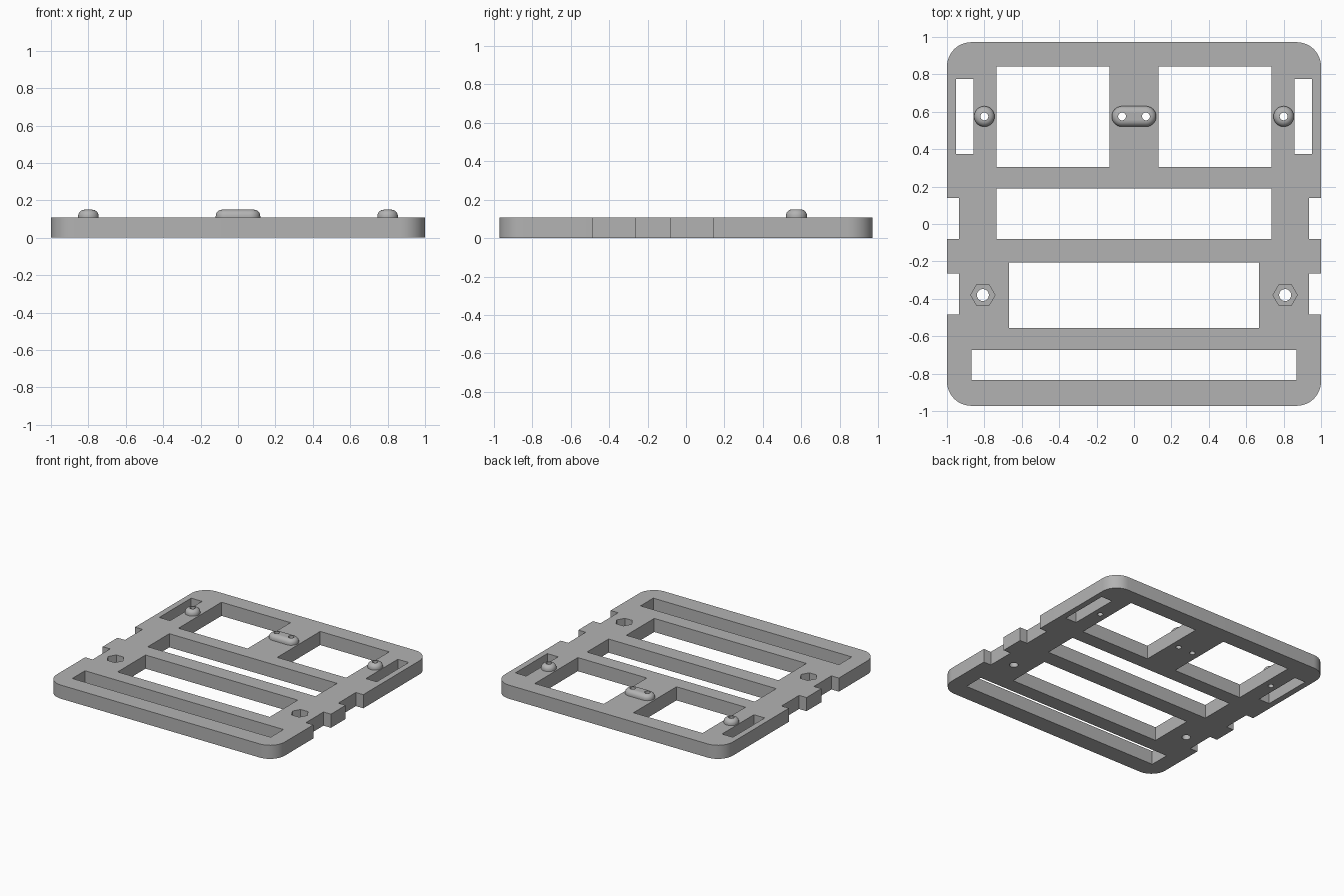
import bpy, bmesh, math

if "Cube" in bpy.data.objects:
    bpy.data.objects.remove(bpy.data.objects["Cube"])

THICK = 0.108
TOP = 0.15

grey = bpy.data.materials.new("plain grey")
grey.use_nodes = True
grey.diffuse_color = (0.45, 0.45, 0.45, 1)
grey.node_tree.nodes["Principled BSDF"].inputs["Base Color"].default_value = (0.45, 0.45, 0.45, 1)


def make_object(name, bm):
    bmesh.ops.remove_doubles(bm, verts=bm.verts, dist=1e-5)
    bmesh.ops.recalc_face_normals(bm, faces=bm.faces)
    mesh = bpy.data.meshes.new(name)
    bm.to_mesh(mesh)
    bm.free()
    mesh.materials.append(grey)
    obj = bpy.data.objects.new(name, mesh)
    bpy.context.collection.objects.link(obj)
    return obj


def circle(x, y, r, n):
    return [(x + r * math.cos(2 * math.pi * i / n),
             y + r * math.sin(2 * math.pi * i / n)) for i in range(n)]


def box(x0, x1, y0, y1):
    return [(x0, y0), (x1, y0), (x1, y1), (x0, y1)]


def rounded(cx, cy, half_x, half_y, r, steps):
    """Rounded rectangle outline; half sizes reach the corner centres."""
    points = []
    for k, (sx, sy) in enumerate([(1, 1), (-1, 1), (-1, -1), (1, -1)]):
        for i in range(steps + 1):
            a = math.pi / 2 * (k + i / steps)
            points.append((cx + sx * half_x + r * math.cos(a),
                           cy + sy * half_y + r * math.sin(a)))
    return points


def loft(bm, layers):
    """Closed solid through a stack of (outline, z) layers."""
    rings = [[bm.verts.new((x, y, z)) for x, y in pts] for pts, z in layers]
    for low, high in zip(rings, rings[1:]):
        for i in range(len(low)):
            j = (i + 1) % len(low)
            bm.faces.new((low[i], low[j], high[j], high[i]))
    bm.faces.new(rings[0][::-1])
    bm.faces.new(rings[-1])


def cut(obj, prisms):
    """Remove a list of (outline, bottom, top) prisms from obj."""
    for outline, z0, z1 in prisms:
        bm = bmesh.new()
        loft(bm, [(outline, z0), (outline, z1)])
        cutter = make_object("cutter", bm)
        cutter.hide_render = True
        mod = obj.modifiers.new("cut", 'BOOLEAN')
        mod.operation = 'DIFFERENCE'
        mod.solver = 'EXACT'
        mod.object = cutter
        bpy.context.view_layer.objects.active = obj
        bpy.ops.object.modifier_apply(modifier=mod.name)
        bpy.data.objects.remove(cutter)


def smooth(obj):
    bpy.ops.object.select_all(action='DESELECT')
    obj.select_set(True)
    bpy.context.view_layer.objects.active = obj
    bpy.ops.object.shade_smooth_by_angle(angle=math.radians(30))


def through(outline):
    return (outline, -0.1, 0.3)


# Base plate with rounded corners
bm = bmesh.new()
outline = rounded(0, 0, 0.87, 0.842, 0.13, 12)
loft(bm, [(outline, 0), (outline, THICK)])
plate = make_object("base_plate", bm)

# Full-width windows
openings = [
    through(box(-0.735, 0.735, -0.08, 0.19)),
    through(box(-0.667, 0.667, -0.555, -0.205)),
    through(box(-0.87, 0.87, -0.833, -0.673)),
]
# Mirrored windows, strap slots, edge notches, nut pockets and screw holes
for s in (-1, 1):
    def side(x0, x1, y0, y1):
        return through(box(min(s * x0, s * x1), max(s * x0, s * x1), y0, y1))
    openings += [
        side(0.13, 0.735, 0.305, 0.843),
        side(0.858, 0.953, 0.375, 0.775),
        side(0.935, 1.1, -0.08, 0.14),
        side(0.935, 1.1, -0.485, -0.265),
        (circle(s * 0.808, -0.38, 0.065, 6), 0.05, 0.3),
        through(circle(s * 0.808, -0.38, 0.032, 24)),
        through(circle(s * 0.8, 0.575, 0.021, 20)),
        through(circle(s * 0.064, 0.575, 0.021, 20)),
    ]
cut(plate, openings)
smooth(plate)


# Domed standoffs on the top face
def standoff(name, x, half_length, holes):
    bm = bmesh.new()
    r, fillet = 0.055, 0.034
    layers = [(rounded(x, 0.575, half_length, 0, r, 8), THICK - 0.01)]
    for i in range(7):
        a = math.pi / 2 * i / 6
        inset = fillet * (1 - math.cos(a))
        layers.append((rounded(x, 0.575, half_length, 0, r - inset, 8),
                       TOP - fillet + fillet * math.sin(a)))
    loft(bm, layers)
    obj = make_object(name, bm)
    cut(obj, [through(circle(h, 0.575, 0.021, 20)) for h in holes])
    smooth(obj)


standoff("right_standoff", -0.8, 0, [-0.8])
standoff("left_standoff", 0.8, 0, [0.8])
standoff("centre_standoff", 0, 0.064, [-0.064, 0.064])
